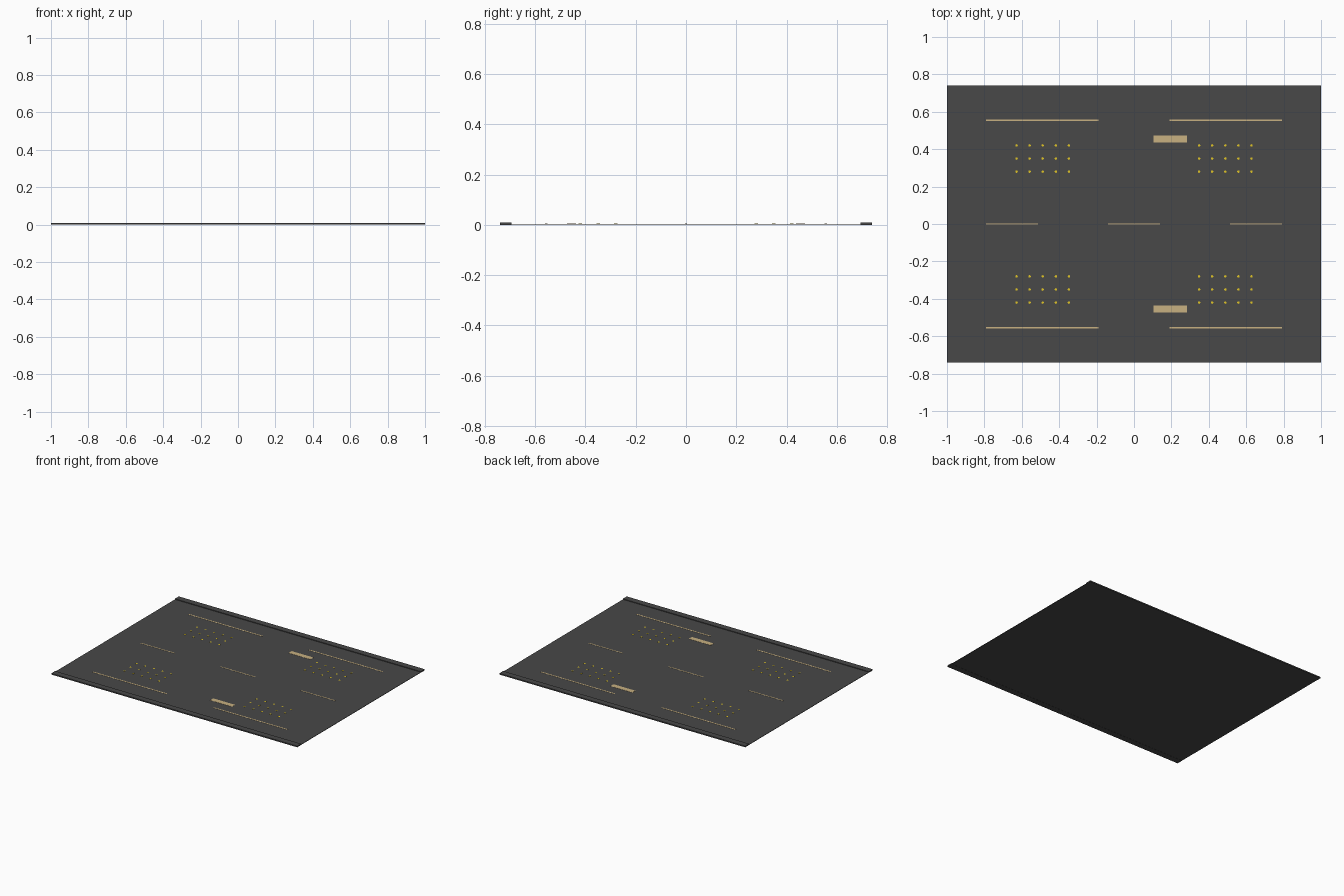
import bpy, bmesh
from mathutils import Matrix

if "Cube" in bpy.data.objects:
    bpy.data.objects.remove(bpy.data.objects["Cube"])


def material(name, rgb):
    m = bpy.data.materials.new(name)
    m.diffuse_color = (*rgb, 1)
    m.use_nodes = True
    m.node_tree.nodes["Principled BSDF"].inputs["Base Color"].default_value = m.diffuse_color
    return m


ASPHALT = material("asphalt grey", (0.065, 0.065, 0.065))
PAINT = material("faded cream paint", (0.58, 0.44, 0.22))
YELLOW = material("stud yellow", (0.75, 0.56, 0.02))
TOP = 0.004  # road surface height


def finish(name, bm, mat):
    me = bpy.data.meshes.new(name)
    bm.to_mesh(me)
    bm.free()
    me.materials.append(mat)
    bpy.context.collection.objects.link(bpy.data.objects.new(name, me))


def add_box(bm, x0, x1, y0, y1, z0, z1):
    c = Matrix.Translation(((x0 + x1) / 2, (y0 + y1) / 2, (z0 + z1) / 2))
    s = Matrix.Diagonal((x1 - x0, y1 - y0, z1 - z0, 1))
    bmesh.ops.create_cube(bm, size=1, matrix=c @ s)


def boxes(name, mat, items):
    bm = bmesh.new()
    for b in items:
        add_box(bm, *b)
    finish(name, bm, mat)


def line(x0, x1, y, width):
    return (x0, x1, y - width / 2, y + width / 2, TOP - 0.001, TOP + 0.001)


# Road slab and raised kerbs along the long edges
boxes("road_slab", ASPHALT, [(-1, 1, -0.70, 0.70, 0.001, TOP)])
boxes("kerbs", ASPHALT, [(-1, 1, -0.74, -0.695, 0, 0.009),
                         (-1, 1, 0.695, 0.74, 0, 0.009)])

# Painted lines
boxes("edge_lines", PAINT, [line(a, a + 0.60, y, 0.010)
                            for a in (-0.79, 0.19) for y in (-0.555, 0.555)])
boxes("centre_dashes", PAINT, [line(c - 0.14, c + 0.14, 0, 0.008)
                               for c in (-0.652, 0, 0.652)])
boxes("stop_bars", PAINT, [line(0.105, 0.283, y, 0.036) for y in (-0.455, 0.455)])

# Grids of small yellow studs, five by three in each quarter
bm = bmesh.new()
for sx in (-1, 1):
    for sy in (-1, 1):
        for i in range(-2, 3):
            for j in range(-1, 2):
                bmesh.ops.create_cone(
                    bm, cap_ends=True, segments=8, radius1=0.007, radius2=0.007, depth=0.002,
                    matrix=Matrix.Translation((sx * 0.488 + i * 0.07, sy * 0.35 + j * 0.07, TOP)))
finish("road_studs", bm, YELLOW)
